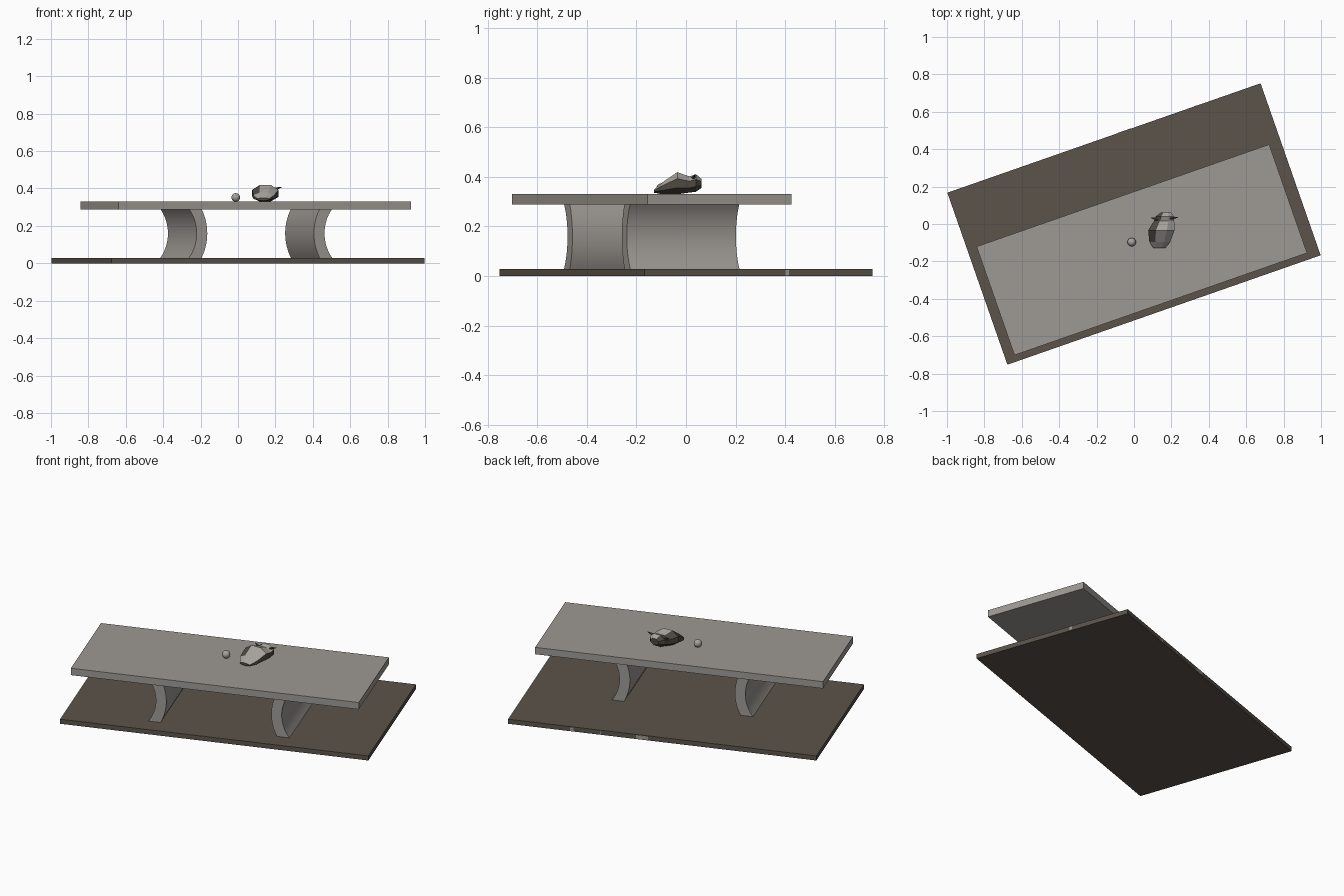
import bpy, bmesh, math
from mathutils import Matrix, Vector

if "Cube" in bpy.data.objects:
    bpy.data.objects.remove(bpy.data.objects["Cube"])

ROT = Matrix.Rotation(math.radians(19.25), 4, 'Z')   # whole bench is turned


def material(name, rgb):
    m = bpy.data.materials.new(name)
    m.diffuse_color = (*rgb, 1)
    m.use_nodes = True
    m.node_tree.nodes["Principled BSDF"].inputs["Base Color"].default_value = m.diffuse_color
    return m


STONE = material("grey stone", (0.34, 0.32, 0.295))
EARTH = material("brown earth", (0.105, 0.087, 0.070))
DARK = material("dark brown", (0.075, 0.065, 0.052))
PALE = material("pale grey", (0.38, 0.36, 0.33))


def finish(bm, name, mats, matrix=Matrix(), recalc=True):
    bmesh.ops.transform(bm, matrix=matrix, verts=bm.verts)
    if recalc:
        bmesh.ops.recalc_face_normals(bm, faces=bm.faces)
    me = bpy.data.meshes.new(name)
    bm.to_mesh(me)
    bm.free()
    for m in mats:
        me.materials.append(m)
    ob = bpy.data.objects.new(name, me)
    bpy.context.collection.objects.link(ob)
    return ob


def smooth(ob, angle=30):
    bpy.ops.object.select_all(action='DESELECT')
    ob.select_set(True)
    bpy.context.view_layer.objects.active = ob
    bpy.ops.object.shade_smooth_by_angle(angle=math.radians(angle))


def box(name, center, size, mat):
    bm = bmesh.new()
    bmesh.ops.create_cube(bm, size=1)
    m = ROT @ Matrix.Translation(center) @ Matrix.Diagonal((*size, 1))
    return finish(bm, name, [mat], m)


# Ground slab and bench seat
box("ground_slab", (0, 0, 0.014), (1.774, 0.974, 0.028), EARTH)
box("bench_seat", (-0.006, -0.144, 0.309), (1.657, 0.615, 0.042), STONE)

# Small pale chips on the slab edges
for i, (x, w) in enumerate([(0.52, 0.022), (0.355, 0.006), (0.115, 0.07)]):
    box(f"back_chip_{i}", (x, 0.487, 0.014), (w, 0.003, 0.022), STONE)
box("side_chip", (0.887, 0.122, 0.014), (0.003, 0.015, 0.022), STONE)


# Legs: curved plates bulging towards the middle
def leg(name, side):
    z0, z1, zc = 0.027, 0.289, 0.16
    n = 16
    profile = []
    for radius, x_mid, order in ((0.28, 0.302, 1), (0.22, 0.362, -1)):
        arc = []
        for i in range(n + 1):
            z = z0 + (z1 - z0) * i / n
            arc.append((x_mid + radius - math.sqrt(radius ** 2 - (z - zc) ** 2), z))
        profile += arc[::order]
    bm = bmesh.new()
    face = bm.faces.new([bm.verts.new((side * x - 0.004, -0.378, z)) for x, z in profile])
    ext = bmesh.ops.extrude_face_region(bm, geom=[face])
    moved = [v for v in ext["geom"] if isinstance(v, bmesh.types.BMVert)]
    bmesh.ops.translate(bm, vec=(0, 0.466, 0), verts=moved)
    smooth(finish(bm, name, [STONE], ROT))


leg("left_leg", -1)
leg("right_leg", 1)

# Small ball on the seat
bm = bmesh.new()
bmesh.ops.create_uvsphere(bm, u_segments=16, v_segments=10, radius=0.023)
smooth(finish(bm, "small_ball", [PALE], Matrix.Translation((-0.012, -0.097, 0.352))), 60)

# Faceted lump: eight-sided rings lofted front to back
# each ring: y, centre x, half width, bottom z, top z
RINGS = [(-0.128, 0.135, 0.032, 0.335, 0.350), (-0.095, 0.138, 0.056, 0.332, 0.378),
         (-0.035, 0.146, 0.070, 0.330, 0.419), (-0.005, 0.155, 0.062, 0.334, 0.408),
         (0.015, 0.160, 0.054, 0.337, 0.402), (0.040, 0.166, 0.050, 0.340, 0.411),
         (0.062, 0.170, 0.026, 0.355, 0.392)]
bm = bmesh.new()
loops = []
for y, cx, hw, zb, zt in RINGS:
    ring = []
    for k in range(8):
        a = math.tau * (k + 0.5) / 8
        ring.append(bm.verts.new((cx + hw * math.cos(a) / math.cos(math.pi / 8), y,
                                  (zb + zt) / 2 + (zt - zb) / 2 * math.sin(a) / math.cos(math.pi / 8))))
    loops.append(ring)
for a, b in zip(loops, loops[1:]):
    for k in range(8):
        bm.faces.new((a[k], a[(k + 1) % 8], b[(k + 1) % 8], b[k]))
bm.faces.new(loops[0])
bm.faces.new(loops[-1])
bmesh.ops.recalc_face_normals(bm, faces=bm.faces)
for f in bm.faces:   # underside and left flank are dark
    f.material_index = 1 if f.normal.z < 0.05 or f.normal.x < -0.35 else 0
finish(bm, "faceted_lump", [PALE, DARK])

# Two short spikes near the back of the lump
for name, base, tip in (("right_spike", (0.195, 0.030, 0.395), (0.236, 0.036, 0.408)),
                        ("left_spike", (0.125, 0.025, 0.390), (0.092, 0.033, 0.402))):
    d = Vector(tip) - Vector(base)
    bm = bmesh.new()
    bmesh.ops.create_cone(bm, cap_ends=True, segments=5, radius1=0.010, radius2=0.001, depth=d.length)
    m = Matrix.Translation(Vector(base) + d / 2) @ d.to_track_quat('Z', 'Y').to_matrix().to_4x4()
    finish(bm, name, [DARK], m)
